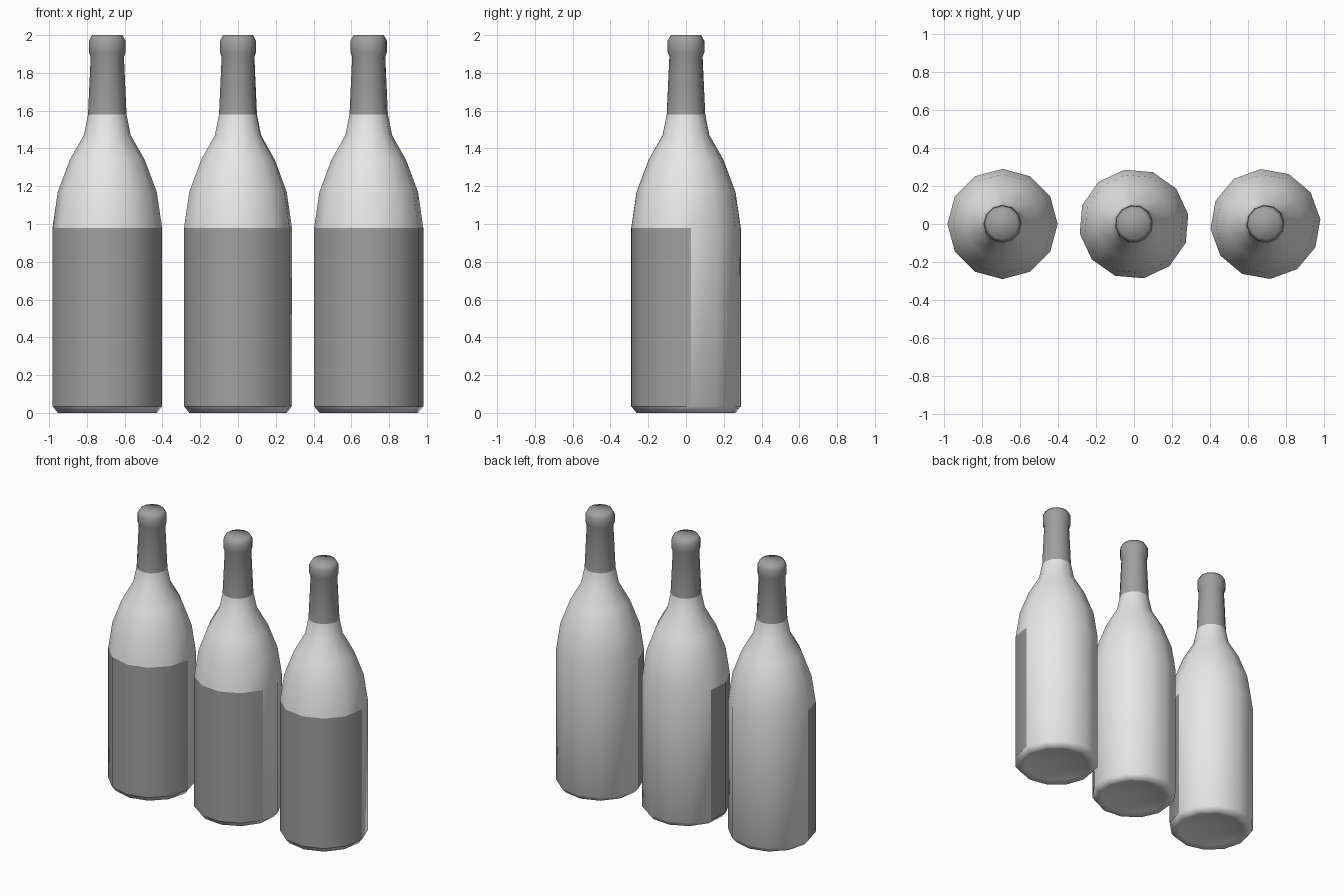
import bpy
import bmesh
from math import cos, sin, pi, radians

cube = bpy.data.objects.get("Cube")
if cube:
    bpy.data.objects.remove(cube)


def make_material(name, grey):
    mat = bpy.data.materials.new(name)
    colour = (grey, grey, grey, 1)
    mat.diffuse_color = colour
    mat.use_nodes = True
    shader = next(n for n in mat.node_tree.nodes if n.type == "BSDF_PRINCIPLED")
    shader.inputs["Base Color"].default_value = colour
    return mat


GLASS, PAPER = 0, 1
materials = [make_material("light grey glass", 0.8),
             make_material("mid grey label and foil", 0.35)]

SIDES = 12
LABEL_BOTTOM, LABEL_TOP, FOIL_BOTTOM = 0.035, 0.98, 1.58

# Radius and height, from the hollow underneath to the lip
PROFILE = [
    (0.22, 0.01), (0.262, 0), (0.29, LABEL_BOTTOM), (0.29, LABEL_TOP),
    (0.262, 1.17), (0.198, 1.34), (0.124, 1.47), (0.102, FOIL_BOTTOM),
    (0.088, 1.885), (0.097, 1.91), (0.097, 1.97), (0.08, 2.0),
]


def build_bottle_mesh():
    bm = bmesh.new()
    rings = []
    for radius, z in PROFILE:
        rings.append([bm.verts.new((radius * cos(2 * pi * i / SIDES),
                                    radius * sin(2 * pi * i / SIDES), z))
                      for i in range(SIDES)])
    for low, high in zip(rings, rings[1:]):
        for i in range(SIDES):
            j = (i + 1) % SIDES
            bm.faces.new((low[i], low[j], high[j], high[i]))

    # Hollow base and flat top
    punt = bm.verts.new((0, 0, 0.06))
    for i in range(SIDES):
        bm.faces.new((rings[0][(i + 1) % SIDES], rings[0][i], punt))
    bm.faces.new(rings[-1])
    bm.normal_update()

    # Foil over the neck, label around the front half of the body
    for face in bm.faces:
        face.smooth = True
        c = face.calc_center_median()
        on_label = LABEL_BOTTOM < c.z < LABEL_TOP and c.y < 0
        face.material_index = PAPER if on_label or c.z > FOIL_BOTTOM else GLASS

    # Crisp shading where the label or foil meets the glass
    for edge in bm.edges:
        edge.smooth = len({f.material_index for f in edge.link_faces}) == 1

    mesh = bpy.data.meshes.new("bottle")
    bm.to_mesh(mesh)
    bm.free()
    for mat in materials:
        mesh.materials.append(mat)
    return mesh


# Three bottles in a row, each turned a little
bottle_mesh = build_bottle_mesh()
for name, x, turn in (("right_bottle", -0.692, 0),
                      ("middle_bottle", 0, -20),
                      ("left_bottle", 0.692, 5)):
    bottle = bpy.data.objects.new(name, bottle_mesh)
    bottle.location.x = x
    bottle.rotation_euler.z = radians(turn)
    bpy.context.collection.objects.link(bottle)
